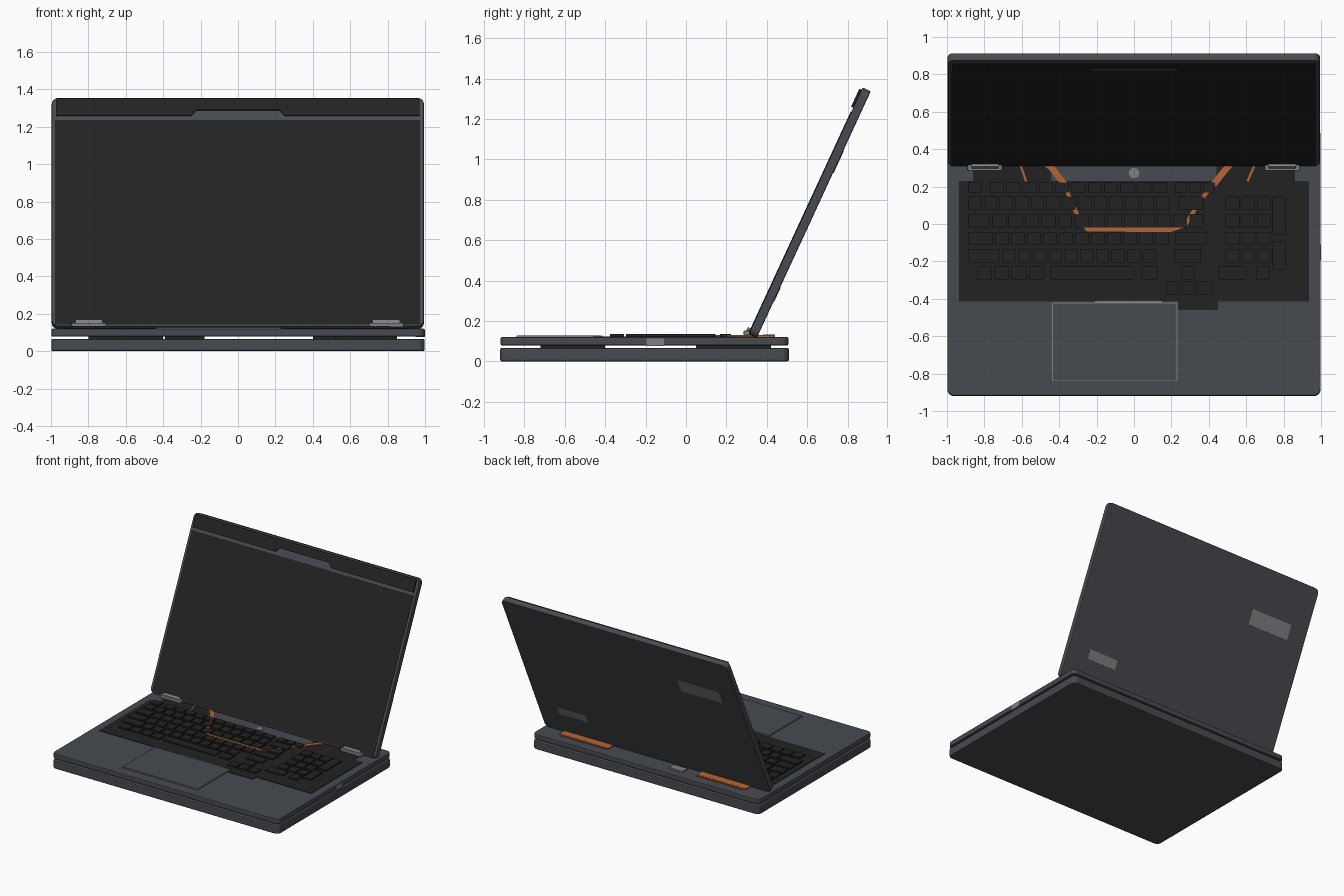
import bpy, bmesh, math
from mathutils import Matrix

if "Cube" in bpy.data.objects:
    bpy.data.objects.remove(bpy.data.objects["Cube"])


def material(name, color):
    m = bpy.data.materials.new(name)
    m.diffuse_color = (*color, 1)
    m.use_nodes = True
    m.node_tree.nodes["Principled BSDF"].inputs["Base Color"].default_value = m.diffuse_color
    return m


GREY = material("slate grey", (0.062, 0.068, 0.078))
BLACK = material("soft black", (0.016, 0.016, 0.016))
SILVER = material("light silver", (0.21, 0.22, 0.23))
ORANGE = material("copper orange", (0.46, 0.13, 0.035))

# Lid frame: local x across, y up the lid, z out of the screen
LID = Matrix.Translation((0, 0.31, 0.135)) @ Matrix.Rotation(math.radians(65.2), 4, 'X')


def rect(x0, x1, y0, y1, r=0.0):
    """Outline of a rectangle, with rounded corners if r > 0."""
    if r == 0:
        return [(x0, y0), (x1, y0), (x1, y1), (x0, y1)]
    corners = [(x1 - r, y0 + r, -90), (x1 - r, y1 - r, 0),
               (x0 + r, y1 - r, 90), (x0 + r, y0 + r, 180)]
    return [(cx + r * math.cos(math.radians(a + s * 18)),
             cy + r * math.sin(math.radians(a + s * 18)))
            for cx, cy, a in corners for s in range(6)]


def prisms(name, outlines, z0, z1, mat, matrix=None, bevel=0.0):
    """One object made of flat outlines extruded from z0 to z1."""
    bm = bmesh.new()
    for pts in outlines:
        low = [bm.verts.new((x, y, z0)) for x, y in pts]
        top = [bm.verts.new((x, y, z1)) for x, y in pts]
        bm.faces.new(low[::-1])
        bm.faces.new(top)
        n = len(pts)
        for i in range(n):
            j = (i + 1) % n
            bm.faces.new((low[i], low[j], top[j], top[i]))
    bmesh.ops.recalc_face_normals(bm, faces=bm.faces)
    me = bpy.data.meshes.new(name)
    bm.to_mesh(me)
    bm.free()
    me.materials.append(mat)
    ob = bpy.data.objects.new(name, me)
    bpy.context.collection.objects.link(ob)
    if matrix:
        ob.matrix_world = matrix
    if bevel:
        mod = ob.modifiers.new("soft edge", 'BEVEL')
        mod.width, mod.segments = bevel, 2
        mod.limit_method, mod.angle_limit = 'ANGLE', math.radians(50)
    return ob


def ribbon(points, width):
    """Flat strip outline that follows a path."""
    left, right = [], []
    for i, (x, y) in enumerate(points):
        ax, ay = points[max(i - 1, 0)]
        bx, by = points[min(i + 1, len(points) - 1)]
        d = math.hypot(bx - ax, by - ay)
        nx, ny = -(by - ay) / d * width / 2, (bx - ax) / d * width / 2
        left.append((x + nx, y + ny))
        right.append((x - nx, y - ny))
    return left + right[::-1]


# Base: two stacked slabs with spacers between them
prisms("bottom_case", [rect(-0.998, 0.998, -0.92, 0.51, 0.035)], 0, 0.066, GREY, bevel=0.008)
prisms("top_case", [rect(-0.998, 0.998, -0.918, 0.507, 0.035)], 0.079, 0.12, GREY, bevel=0.006)
prisms("case_spacers", [rect(-0.39, -0.18, -0.72, -0.4), rect(0.52, 0.85, -0.72, -0.4),
                        rect(-0.8, -0.4, 0.05, 0.42), rect(0.4, 0.8, 0.05, 0.42)],
       0.064, 0.081, BLACK)
prisms("side_port", [rect(0.95, 1.0, -0.195, -0.11)], 0.075, 0.114, SILVER)

# Keyboard deck
prisms("keyboard_plate", [rect(-0.935, 0.935, -0.415, 0.23), rect(0.235, 0.45, -0.46, -0.41),
                          rect(-0.86, -0.44, 0.22, 0.34), rect(0.44, 0.86, 0.22, 0.34)],
       0.115, 0.124, BLACK)
prisms("rear_deck", [rect(-0.44, 0.44, 0.23, 0.34)], 0.115, 0.123, GREY)
prisms("power_button", [rect(-0.028, 0.028, 0.245, 0.3, 0.027)], 0.118, 0.128, SILVER)

# Keys: (y low, y high, [(start x, end x, number of keys)])
G = 0.013
ROWS = [
    (0.168, 0.222, [(-0.887, -0.80, 1), (-0.77, 0.19, 11), (0.22, 0.445, 3)]),
    (0.075, 0.147, [(-0.887, 0.205, 13), (0.235, 0.388, 1)]),
    (-0.018, 0.054, [(-0.887, -0.758, 1), (-0.758, 0.21, 11), (0.21, 0.385, 2)]),
    (-0.112, -0.042, [(-0.887, -0.742, 1), (-0.742, 0.2, 11), (0.22, 0.4, 1)]),
    (-0.205, -0.133, [(-0.887, -0.705, 1), (-0.705, 0.13, 10), (0.215, 0.37, 1)]),
    (-0.298, -0.228, [(-0.84, -0.47, 4), (-0.45, 0.015, 1), (0.04, 0.14, 1),
                      (0.25, 0.34, 1), (0.45, 0.615, 1), (0.655, 0.74, 1)]),
    (-0.376, -0.308, [(0.17, 0.43, 3)]),
]
keys = []
for y0, y1, groups in ROWS:
    for a, b, n in groups:
        w = (b - a) / n
        keys += [rect(a + i * w, a + (i + 1) * w - G, y0, y1) for i in range(n)]
# Number pad
for y0, y1, _ in ROWS[1:5]:
    keys += [rect(0.49 + i * 0.084, 0.563 + i * 0.084, y0, y1) for i in range(3)]
keys += [rect(0.74, 0.81, -0.055, 0.147), rect(0.74, 0.81, -0.245, -0.092)]
prisms("keys", keys, 0.12, 0.135, BLACK)

# Touchpad with a thin pale rim
prisms("touchpad_rim", [rect(-0.438, 0.232, -0.84, -0.42)], 0.118, 0.125, SILVER)
prisms("touchpad", [rect(-0.434, 0.228, -0.836, -0.424)], 0.119, 0.128, GREY)
prisms("touchpad_latch", [rect(-0.21, 0.15, -0.421, -0.413)], 0.12, 0.129, SILVER)

# Copper strips running below the keys
path = [(-0.375, 0.22), (-0.34, 0.13), (-0.285, 0.01), (-0.25, -0.03), (0.2, -0.031),
        (0.275, -0.005), (0.35, 0.12), (0.43, 0.22)]
prisms("cable_under_keys", [ribbon(path, 0.022)], 0.122, 0.131, ORANGE)
prisms("rear_cables", [ribbon([(-0.5, 0.35), (-0.44, 0.3), (-0.37, 0.21)], 0.034),
                       ribbon([(0.54, 0.35), (0.48, 0.28), (0.425, 0.21)], 0.034),
                       ribbon([(-0.615, 0.34), (-0.577, 0.228)], 0.012),
                       ribbon([(0.655, 0.34), (0.607, 0.228)], 0.012)],
       0.12, 0.1305, ORANGE)

# Cooling fins and connector behind the lid
fins = []
for s in (-1, 1):
    fins.append(rect(min(s * 0.39, s * 0.82), max(s * 0.39, s * 0.82), 0.35, 0.42))
    fins += [rect(s * (0.4 + i * 0.03) - 0.007, s * (0.4 + i * 0.03) + 0.007, 0.415, 0.434)
             for i in range(14)]
prisms("cooling_fins", fins, 0.116, 0.13, ORANGE)
prisms("rear_connector", [rect(-0.28, -0.16, 0.38, 0.44)], 0.116, 0.132, SILVER)

# Lid with screen, notched camera bar and two rear labels
prisms("lid", [rect(-0.996, 0.994, 0, 1.345, 0.035)], -0.045, 0, GREY, LID, bevel=0.006)
prisms("screen", [rect(-0.978, 0.974, 0.008, 1.212)], -0.004, 0.003, BLACK, LID)
bar = [(-0.974, 1.235), (-0.25, 1.235), (-0.22, 1.268), (0.22, 1.268), (0.25, 1.235),
       (0.97, 1.235), (0.97, 1.333), (-0.974, 1.333)]
prisms("camera_bar", [bar], -0.004, 0.012, BLACK, LID)
prisms("lid_labels", [rect(-0.84, -0.47, 0.9, 1.02), rect(0.55, 0.81, 0.2, 0.275)],
       -0.048, -0.042, SILVER, LID)

# Hinges
for side, x0 in (("left", -0.89), ("right", 0.7)):
    prisms(side + "_hinge", [rect(x0, x0 + 0.185, 0.285, 0.325)], 0.128, 0.152, SILVER, bevel=0.005)
    prisms(side + "_hinge_leaf", [rect(x0 + 0.02, x0 + 0.165, 0, 0.03)], 0, 0.018, SILVER, LID)
